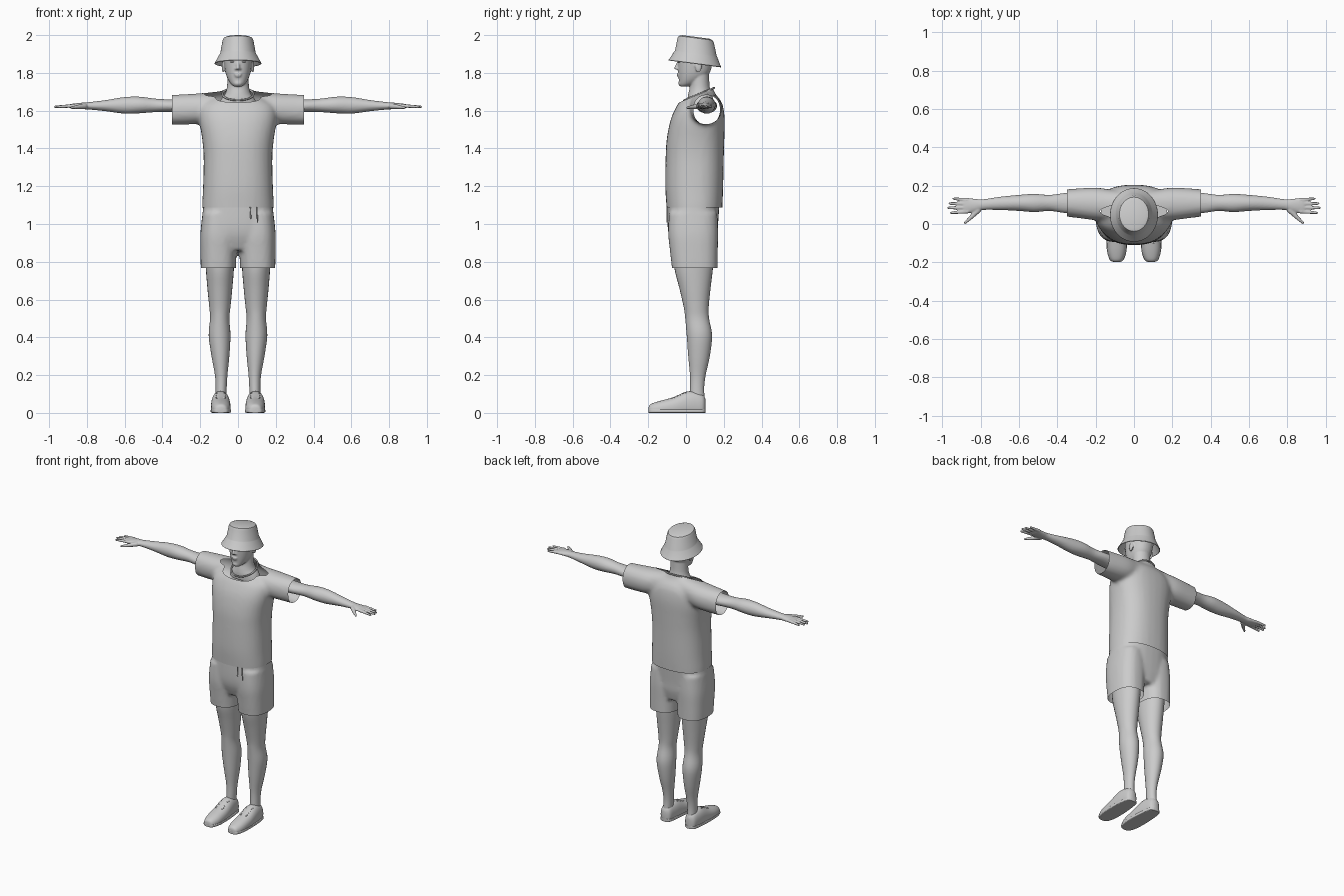
import bpy, bmesh, math
from mathutils import Vector

if "Cube" in bpy.data.objects:
    bpy.data.objects.remove(bpy.data.objects["Cube"])

grey = bpy.data.materials.new("plain_grey")
grey.diffuse_color = (0.6, 0.6, 0.6, 1)
grey.use_nodes = True
grey.node_tree.nodes["Principled BSDF"].inputs["Base Color"].default_value = grey.diffuse_color
AX = {'x': (1, 2, 0), 'y': (0, 2, 1), 'z': (0, 1, 2)}   # cross-section a, b, then length


def spline(rows, steps):
    """Smoothly interpolate between cross-section rows."""
    out = []
    for i in range(len(rows) - 1):
        p = [rows[max(0, min(len(rows) - 1, i + k))] for k in (-1, 0, 1, 2)]
        for s in range(steps):
            t = s / steps
            out.append([b + .5 * t * (c - a + t * (2*a - 5*b + 4*c - d + t * (3*(b - c) + d - a)))
                        for a, b, c, d in zip(*p)])
    return out + [list(rows[-1])]


def loft(bm, axis, rows, n=32, power=2.0, steps=4, caps=(True, True), mirror=False):
    """Rows are (position, a_min, a_max, b_min, b_max) along an axis."""
    ia, ib, il = AX[axis]
    rings = []
    for t, a0, a1, b0, b1 in spline(rows, steps):
        ring = []
        for k in range(n):
            c, s = math.cos(k * math.tau / n), math.sin(k * math.tau / n)
            v = [0, 0, 0]
            v[ia] = (a0 + a1) / 2 + (a1 - a0) / 2 * math.copysign(abs(c) ** (2 / power), c)
            v[ib] = (b0 + b1) / 2 + (b1 - b0) / 2 * math.copysign(abs(s) ** (2 / power), s)
            v[il] = t
            if mirror:
                v[0] = -v[0]
            ring.append(bm.verts.new(v))
        rings.append(ring)
    faces = [bm.faces.new((p[k], p[(k+1) % n], q[(k+1) % n], q[k]))
             for p, q in zip(rings, rings[1:]) for k in range(n)]
    if caps[0]:
        faces.append(bm.faces.new(rings[0]))
    if caps[1]:
        faces.append(bm.faces.new(rings[-1]))
    bmesh.ops.recalc_face_normals(bm, faces=faces)


def ball(bm, loc, size):
    vs = bmesh.ops.create_uvsphere(bm, u_segments=16, v_segments=10, radius=1)['verts']
    for v in vs:
        v.co = Vector([l + c * s for l, c, s in zip(loc, v.co, size)])


def rod(bm, p, q, r0, r1):
    """Round-ended tapered limb between two points."""
    p, q = Vector(p), Vector(q)
    rot = (q - p).to_track_quat('Z', 'Y')
    vs = bmesh.ops.create_cone(bm, cap_ends=True, segments=12, radius1=r0, radius2=r1,
                               depth=(q - p).length)['verts']
    for v in vs:
        v.co = rot @ v.co + (p + q) / 2
    ball(bm, q, (r1, r1, r1))


def finish(name, bm, voxel=0, smooth=0, cuts=(), angle=50):
    """Make the object; optionally fuse its pieces and trim open ends."""
    me = bpy.data.meshes.new(name)
    bm.to_mesh(me)
    bm.free()
    ob = bpy.data.objects.new(name, me)
    bpy.context.collection.objects.link(ob)
    if voxel:
        m = ob.modifiers.new("fuse", 'REMESH')
        m.mode, m.voxel_size = 'VOXEL', voxel
        m = ob.modifiers.new("soften", 'SMOOTH')
        m.factor, m.iterations = .5, smooth
        dg = bpy.context.evaluated_depsgraph_get()
        ob.data = bpy.data.meshes.new_from_object(ob.evaluated_get(dg))
        ob.modifiers.clear()
    b = bmesh.new()
    b.from_mesh(ob.data)
    for co, no in cuts:
        bmesh.ops.bisect_plane(b, geom=b.verts[:] + b.edges[:] + b.faces[:], plane_co=co,
                               plane_no=no, clear_outer=True)
    b.to_mesh(ob.data)
    b.free()
    ob.data.materials.clear()
    ob.data.materials.append(grey)
    bpy.context.view_layer.objects.active = ob
    ob.select_set(True)
    bpy.ops.object.shade_smooth_by_angle(angle=math.radians(angle))
    ob.select_set(False)
    return ob


# Shirt: torso and sleeves fused, open at hem, cuffs and neck
bm = bmesh.new()
loft(bm, 'z', [(1.05, -.19, .19, -.1, .19), (1.1, -.19, .19, -.104, .193), (1.2, -.185, .185, -.11, .197),
               (1.35, -.182, .182, -.108, .2), (1.45, -.19, .19, -.102, .203), (1.55, -.205, .205, -.082, .205),
               (1.62, -.2, .2, -.052, .197), (1.66, -.15, .15, -.025, .18), (1.69, -.09, .09, -.005, .155),
               (1.74, -.075, .075, .01, .135)], power=2.4)
for m in (False, True):
    loft(bm, 'x', [(.03, .04, .17, 1.55, 1.712), (.12, .02, .18, 1.54, 1.7), (.2, .02, .19, 1.53, 1.692),
                   (.3, .032, .185, 1.526, 1.686), (.38, .042, .178, 1.526, 1.682)], mirror=m, power=2.2)
finish("shirt", bm, .012, 6, [((0, 0, 1.087), (0, 0, -1)), ((.35, 0, 0), (1, 0, 0)),
                              ((-.35, 0, 0), (-1, 0, 0)), ((0, .065, 1.686), (0, -.42, 1))])

# Collar rib
cu = bpy.data.curves.new("collar", 'CURVE')
cu.dimensions, cu.bevel_depth, cu.bevel_resolution = '3D', .005, 2
sp = cu.splines.new('POLY')
sp.points.add(39)
sp.use_cyclic_u = True
for k, p in enumerate(sp.points):
    c, s = math.cos(k * math.tau / 40), math.sin(k * math.tau / 40)
    p.co = (.082 * c, .07 + .08 * s, 1.688 + .033 * s, 1)
cu.materials.append(grey)
bpy.context.collection.objects.link(bpy.data.objects.new("collar", cu))

# Shorts: hips and two wide legs, open at the hems
bm = bmesh.new()
loft(bm, 'z', [(.86, -.17, .17, -.06, .15), (.93, -.19, .19, -.088, .166), (1.0, -.192, .192, -.098, .17),
               (1.14, -.18, .18, -.098, .18)], power=2.5)
for m in (False, True):
    loft(bm, 'z', [(.73, .012, .196, -.07, .166), (.85, .008, .199, -.084, .168), (.95, .002, .199, -.094, .17),
                   (1.06, .01, .188, -.09, .165)], power=2.5, mirror=m)
finish("shorts", bm, .011, 4, [((0, 0, .767), (0, 0, -1)), ((0, 0, 1.11), (0, 0, 1))])

# Drawstrings
bm = bmesh.new()
for x, z in ((.065, 1.03), (.1, 1.01)):
    rod(bm, (x, -.1, 1.09), (x + .003, -.1, z), .003, .003)
finish("drawstrings", bm)

# Head and neck with nose, lips, brow and ears
bm = bmesh.new()
loft(bm, 'z', [(1.62, -.11, .11, .01, .15), (1.66, -.09, .09, .008, .145), (1.69, -.068, .068, .012, .135),
               (1.73, -.058, .058, .02, .125), (1.8, -.056, .056, .02, .122)])
loft(bm, 'z', [(1.728, -.02, .02, -.03, .01), (1.74, -.036, .036, -.036, .045), (1.765, -.053, .053, -.038, .09),
               (1.8, -.066, .066, -.041, .125), (1.85, -.074, .074, -.043, .14), (1.9, -.078, .078, -.043, .15),
               (1.95, -.068, .068, -.025, .135), (1.97, -.04, .04, 0, .1)], power=2.2)
rod(bm, (0, -.038, 1.862), (0, -.054, 1.826), .006, .009)
for x in (-1, 1):
    ball(bm, (x * .01, -.045, 1.822), (.007, .008, .006))
    ball(bm, (x * .03, -.036, 1.876), (.022, .008, .006))
    ball(bm, (x * .079, .066, 1.832), (.007, .018, .03))
ball(bm, (0, -.041, 1.793), (.021, .008, .005))
ball(bm, (0, -.04, 1.783), (.018, .008, .005))
ball(bm, (0, -.031, 1.745), (.02, .01, .014))
finish("head", bm, .005, 3)

# Eyes
bm = bmesh.new()
for x in (-.03, .03):
    ball(bm, (x, -.036, 1.859), (.012, .007, .005))
finish("eyes", bm)

# Bucket hat: sloping brim, crown and flat top, tilted backward
bm = bmesh.new()
loft(bm, 'z', [(1.85, -.125, .125, -.093, .187), (1.853, -.123, .123, -.09, .184), (1.9, -.097, .097, -.062, .165),
               (1.905, -.094, .094, -.058, .162), (1.972, -.082, .082, -.045, .148), (1.985, -.076, .076, -.038, .14),
               (1.991, -.06, .06, -.02, .122)], n=48, steps=1, caps=(False, True))
for v in bm.verts:
    v.co.z -= .13 * (v.co.y - .047)
hat = finish("hat", bm, angle=35)
s = hat.modifiers.new("thickness", 'SOLIDIFY')
s.thickness, s.offset = .004, -1

for m, side in ((False, "left"), (True, "right")):
    f = -1 if m else 1
    # Arm, palm, fingers and thumb
    bm = bmesh.new()
    loft(bm, 'x', [(.28, .055, .165, 1.585, 1.665), (.36, .057, .162, 1.592, 1.66), (.44, .068, .152, 1.592, 1.664),
                   (.52, .062, .157, 1.586, 1.674), (.6, .068, .152, 1.584, 1.672), (.7, .073, .142, 1.597, 1.656),
                   (.79, .073, .129, 1.606, 1.645), (.83, .062, .132, 1.608, 1.642), (.875, .055, .136, 1.612, 1.637),
                   (.89, .06, .13, 1.615, 1.633)], n=24, mirror=m)
    for y0, y1, tip in ((.065, .058, .955), (.086, .084, .969), (.106, .108, .963), (.126, .132, .942)):
        rod(bm, (f * .865, y0, 1.626), (f * tip, y1, 1.621), .0105, .007)
    rod(bm, (f * .81, .075, 1.624), (f * .85, .035, 1.62), .016, .011)
    rod(bm, (f * .85, .035, 1.62), (f * .882, .006, 1.616), .011, .007)
    finish(side + "_arm", bm, .005, 3)

    # Leg
    bm = bmesh.new()
    loft(bm, 'z', [(.06, .063, .119, .02, .1), (.13, .06, .118, .022, .096), (.2, .056, .122, .021, .104),
                   (.3, .046, .14, .012, .126), (.41, .04, .155, .004, .138), (.5, .046, .148, -.004, .122),
                   (.56, .04, .152, -.012, .12), (.66, .03, .162, -.035, .13), (.76, .022, .17, -.06, .142),
                   (.86, .02, .175, -.065, .15)], n=28, mirror=m)
    finish(side + "_leg", bm)

    # Shoe upper and sole
    upper = [(-.198, .078, .104, .0, .03), (-.188, .057, .124, -.02, .046), (-.14, .041, .139, -.025, .063),
             (-.07, .039, .143, -.025, .082), (0, .043, .141, -.025, .112), (.05, .049, .136, -.025, .112),
             (.09, .057, .127, -.02, .096), (.104, .078, .106, .0, .07)]
    bm = bmesh.new()
    loft(bm, 'y', upper, power=2.3, mirror=m)
    for v in bm.verts:
        v.co.z = max(v.co.z, .006)
    finish(side + "_shoe", bm)
    bm = bmesh.new()
    loft(bm, 'y', [(y, a - .002, b + .002, 0, .02) for y, a, b, _, _ in upper], power=6, mirror=m)
    finish(side + "_sole", bm)

    # Laces
    bm = bmesh.new()
    for y, z in ((-.075, .083), (-.045, .094), (-.015, .108)):
        for d in (-1, 1):
            rod(bm, (f * .091 - d * .024, y, z - .006), (f * .091 + d * .024, y + .014, z - .002), .003, .003)
    finish(side + "_laces", bm)
